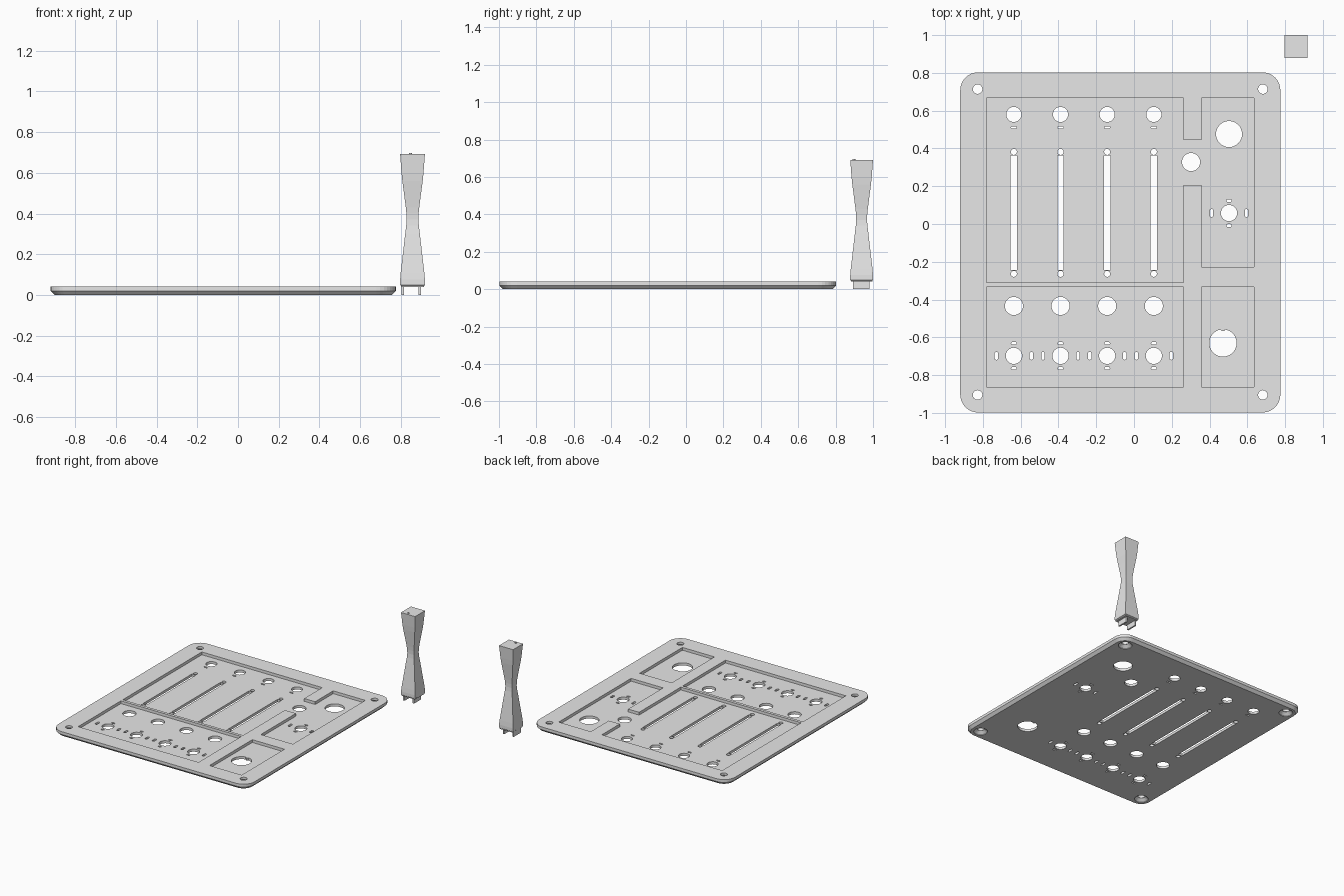
import bpy, bmesh, math

if "Cube" in bpy.data.objects:
    bpy.data.objects.remove(bpy.data.objects["Cube"])

grey = bpy.data.materials.new("plain grey")
grey.diffuse_color = (0.8, 0.8, 0.8, 1)
grey.use_nodes = True
grey.node_tree.nodes["Principled BSDF"].inputs["Base Color"].default_value = grey.diffuse_color


def circle(x, y, r, n=32):
    return [(x + r * math.cos(2 * math.pi * i / n), y + r * math.sin(2 * math.pi * i / n))
            for i in range(n)]


def rounded(x0, x1, y0, y1, r, n=8):
    pts = []
    for k, (cx, cy) in enumerate([(x1 - r, y1 - r), (x0 + r, y1 - r), (x0 + r, y0 + r), (x1 - r, y0 + r)]):
        for i in range(n + 1):
            a = math.pi / 2 * (k + i / n)
            pts.append((cx + r * math.cos(a), cy + r * math.sin(a)))
    return pts


def rect(x0, x1, y0, y1):
    return [(x0, y0), (x1, y0), (x1, y1), (x0, y1)]


def slot(x, y, w, h):
    return rounded(x - w / 2, x + w / 2, y - h / 2, y + h / 2, min(w, h) * 0.48, 4)


def loft(bm, sections):
    """Skin a stack of (outline, z) sections and cap both ends."""
    rings = [[bm.verts.new((x, y, z)) for x, y in pts] for pts, z in sections]
    n = len(rings[0])
    for a, b in zip(rings, rings[1:]):
        for i in range(n):
            j = (i + 1) % n
            bm.faces.new((a[i], a[j], b[j], b[i]))
    bm.faces.new(rings[0][::-1])
    bm.faces.new(rings[-1])


def make(name, solids):
    bm = bmesh.new()
    for sections in solids:
        loft(bm, sections)
    bmesh.ops.recalc_face_normals(bm, faces=bm.faces)
    me = bpy.data.meshes.new(name)
    bm.to_mesh(me)
    bm.free()
    me.materials.append(grey)
    ob = bpy.data.objects.new(name, me)
    bpy.context.collection.objects.link(ob)
    return ob


def cut(target, solids):
    """Subtract the solids from the target and discard the cutter."""
    cutter = make("cutter", solids)
    cutter.hide_render = True
    mod = target.modifiers.new("cut", 'BOOLEAN')
    mod.operation, mod.solver, mod.object = 'DIFFERENCE', 'EXACT', cutter
    bpy.context.view_layer.update()
    dg = bpy.context.evaluated_depsgraph_get()
    me = bpy.data.meshes.new_from_object(target.evaluated_get(dg))
    target.modifiers.clear()
    target.data = me
    bpy.data.objects.remove(cutter)


# panel with rounded corners and a chamfered underside
X0, X1, Y0, Y1, TOP, FLOOR = -0.92, 0.775, -0.998, 0.803, 0.042, 0.02
C = 0.02
panel = make("panel", [[
    (rounded(X0 + C, X1 - C, Y0 + C, Y1 - C, 0.095 - C), 0),
    (rounded(X0, X1, Y0, Y1, 0.095), C),
    (rounded(X0, X1, Y0, Y1, 0.095), TOP)]])

# recessed pockets in the top face
main = [(-0.78, -0.31), (0.262, -0.31), (0.262, 0.206), (0.357, 0.206), (0.357, -0.228),
        (0.635, -0.228), (0.635, 0.667), (0.357, 0.667), (0.357, 0.444), (0.262, 0.444),
        (0.262, 0.667), (-0.78, 0.667)]
pockets = [main, rect(-0.78, 0.262, -0.862, -0.333), rect(0.357, 0.635, -0.862, -0.333)]
cut(panel, [[(p, FLOOR), (p, 0.1)] for p in pockets])

# screw countersinks on the underside
screws = [(x, y) for x in (-0.828, 0.682) for y in (-0.905, 0.714)]
cut(panel, [[(circle(x, y, 0.05), -0.01), (circle(x, y, 0.05), 0.004), (circle(x, y, 0.027), 0.024)]
            for x, y in screws])

# through holes
holes = [circle(x, y, 0.025) for x, y in screws]


def socket(x, y):
    """Round hole with four locating slots around it."""
    holes.append(circle(x, y, 0.043))
    for s in (-1, 1):
        holes.append(slot(x + s * 0.0925, y, 0.018, 0.042))
        holes.append(slot(x, y + s * 0.066, 0.028, 0.014))


for i in range(4):
    x = -0.636 + 0.247 * i
    holes.append(circle(x, 0.58, 0.04))
    holes.append(slot(x, 0.511, 0.03, 0.012))
    holes.append(rect(x - 0.017, x + 0.017, -0.243, 0.363))
    holes += [circle(x, y, 0.016, 20) for y in (0.382, -0.264)]
    holes.append(circle(x, -0.434, 0.048))
    socket(x, -0.698)
socket(0.503, 0.058)
holes.append(circle(0.503, 0.476, 0.069))
holes.append(circle(0.302, 0.328, 0.048))

# large hole with a small key tab at its top
keyed = []
for i in range(72):
    a = 2 * math.pi * i / 72
    r = 0.063 if abs(a - math.pi / 2) < 0.15 else 0.072
    keyed.append((0.471 + r * math.cos(a), -0.63 + r * math.sin(a)))
holes.append(keyed)
cut(panel, [[(h, -0.1), (h, 0.1)] for h in holes])

# waisted square lever cap standing beside the panel
KX, KY = 0.857, 0.939
profile = [(0.04, 0.057), (0.047, 0.058), (0.05, 0.061), (0.075, 0.061), (0.11, 0.058),
           (0.2, 0.0475), (0.3, 0.036), (0.34, 0.031), (0.37, 0.029), (0.4, 0.03),
           (0.43, 0.033), (0.5, 0.042), (0.56, 0.05), (0.6, 0.054), (0.692, 0.061)]
make("lever_cap", [[(rect(KX - h, KX + h, KY - h, KY + h), z) for z, h in profile]])

# clip prongs under the cap
for s, side in ((-1, "left"), (1, "right")):
    px = KX - 0.006 + s * 0.041
    p = rect(px - 0.006, px + 0.006, KY - 0.045, KY + 0.043)
    make(side + "_prong", [[(p, 0), (p, 0.045)]])

# small pointer nub on top of the cap
nub = circle(0.847, 0.897, 0.008, 16)
make("pointer_nub", [[(nub, 0.685), (nub, 0.697)]])
